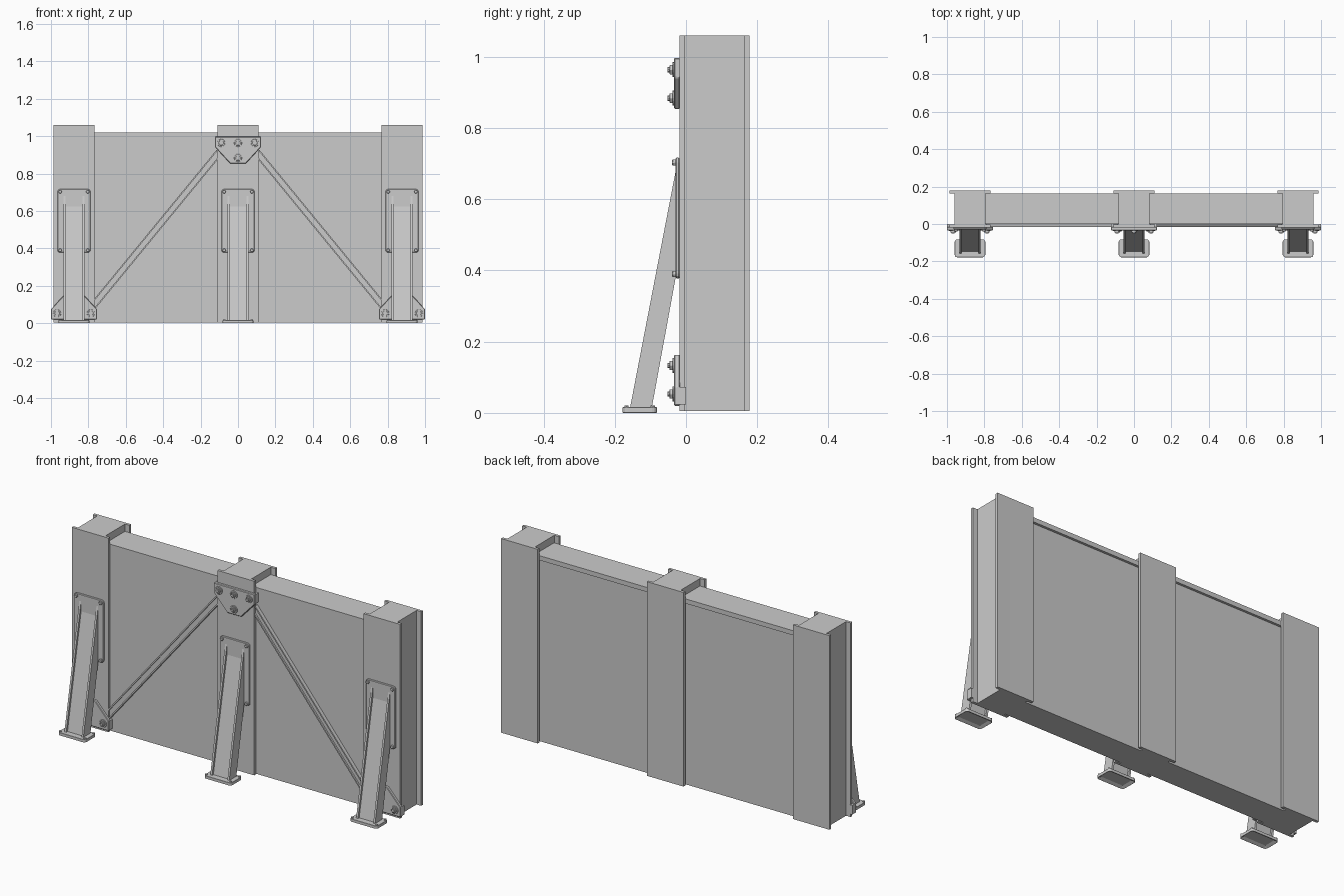
import bpy, bmesh
from math import cos, sin, pi, hypot
from mathutils import Vector

if "Cube" in bpy.data.objects:
    bpy.data.objects.remove(bpy.data.objects["Cube"])


def prism(name, pts, axis, lo, hi, bevel=0.0, hollow=0.0):
    """Extrude a 2D outline along an axis ('x': pts are y,z / 'y': x,z / 'z': x,y)."""
    put = {'x': lambda a, b, d: (d, a, b),
           'y': lambda a, b, d: (a, d, b),
           'z': lambda a, b, d: (a, b, d)}[axis]
    bm = bmesh.new()
    face = bm.faces.new([bm.verts.new(put(a, b, lo)) for a, b in pts])
    new = bmesh.ops.extrude_face_region(bm, geom=[face])['geom']
    shift = Vector(put(0, 0, hi - lo))
    bmesh.ops.translate(bm, vec=shift, verts=[v for v in new if isinstance(v, bmesh.types.BMVert)])
    bmesh.ops.recalc_face_normals(bm, faces=bm.faces)
    if hollow:  # recess the first face
        bm.faces.ensure_lookup_table()
        f = min(bm.faces, key=lambda q: q.calc_center_median().dot(shift))
        bmesh.ops.inset_region(bm, faces=[f], thickness=0.016)
        bmesh.ops.translate(bm, vec=shift.normalized() * hollow, verts=f.verts)
    me = bpy.data.meshes.new(name)
    bm.to_mesh(me)
    bm.free()
    ob = bpy.data.objects.new(name, me)
    bpy.context.collection.objects.link(ob)
    if bevel:
        m = ob.modifiers.new("edge", 'BEVEL')
        m.width, m.segments, m.limit_method = bevel, 1, 'ANGLE'
    return ob


def rect(a0, a1, b0, b1):
    return [(a0, b0), (a1, b0), (a1, b1), (a0, b1)]


def rounded(a0, a1, b0, b1, r):
    pts = []
    for i, (ca, cb) in enumerate(rect(a0 + r, a1 - r, b0 + r, b1 - r)):
        for k in range(4):
            t = pi + i * pi / 2 + k * pi / 6
            pts.append((ca + r * cos(t), cb + r * sin(t)))
    return pts


def ngon(a, b, r, n):
    return [(a + r * cos(2 * pi * k / n), b + r * sin(2 * pi * k / n)) for k in range(n)]


def column(cx):
    prism("column_core", rect(cx - .083, cx + .083, -.005, .165), 'z', .005, 1.06)
    for y0, y1 in ((-.018, -.003), (.163, .178)):
        prism("column_flange", rect(cx - .11, cx + .11, y0, y1), 'z', .005, 1.06)


def prop(cx):
    # Sloping H-section strut
    for s in (-1, 1):
        x0, x1 = sorted((cx + s * .046, cx + s * .057))
        prism("prop_flange", [(-.157, .015), (-.096, .015), (-.03, .375), (-.025, .40),
                              (-.025, .70)], 'x', x0, x1)
    prism("prop_web", [(-.146, .015), (-.107, .015), (-.025, .46), (-.025, .645)],
          'x', cx - .048, cx + .048)
    # Foot and wall plate
    prism("prop_foot", rounded(cx - .082, cx + .082, -.178, -.082, .014), 'z', 0, .016,
          .003, .009)
    prism("prop_wall_plate", rounded(cx - .088, cx + .088, .377, .717, .014), 'y',
          -.018, -.029, .003)
    for x in (cx - .074, cx + .074):
        for z in (.39, .703):
            prism("prop_bolt", ngon(x, z, .010, 6), 'y', -.028, -.039, .002)
        for y in (-.167, -.093):
            prism("foot_bolt", ngon(x, y, .007, 6), 'z', .015, .021)


def gusset(cx, base, up):
    # Tapered plate wrapping the column flange; up=+1 narrows upwards
    z = lambda h: base + up * h
    prism("gusset_plate", [(cx - .123, z(0)), (cx + .123, z(0)), (cx + .123, z(.055)),
                           (cx + .042, z(.143)), (cx - .042, z(.143)), (cx - .123, z(.055))],
          'y', -.034, -.017, .003)
    for s in (-1, 1):
        x0, x1 = sorted((cx + s * .110, cx + s * .123))
        z0, z1 = sorted((z(.003), z(.053)))
        prism("gusset_lip", rect(x0, x1, -.025, 0), 'z', z0, z1)
    for dx, h in ((-.09, .033), (0, .033), (.09, .033), (0, .113)):
        x, c = cx + dx, z(h)
        prism("gusset_washer", ngon(x, c, .021, 16), 'y', -.033, -.038, .001)
        prism("gusset_nut", ngon(x, c, .015, 6), 'y', -.037, -.046, .001)
        prism("gusset_bolt_end", ngon(x, c, .008, 10), 'y', -.045, -.052)


def strip(name, p, q, o0, o1, y0, y1):
    # Straight bar in the xz plane between two offsets from the centre line
    dx, dz = q[0] - p[0], q[1] - p[1]
    n = hypot(dx, dz)
    nx, nz = -dz / n, dx / n
    pts = [(a + nx * o, b + nz * o) for (a, b), o in ((p, o0), (q, o0), (q, o1), (p, o1))]
    prism(name, pts, 'y', y0, y1)


# Columns and props
for cx in (-.877, 0, .877):
    column(cx)
    prop(cx)

# Wall panels, top beams and diagonals on both sides
for s in (-1, 1):
    x0, x1 = sorted((s * .08, s * .797))
    prism("wall_panel", rect(x0, x1, .003, .150), 'z', .005, 1.0)
    prism("top_beam", rect(x0, x1, -.001, .163), 'z', .995, 1.02)
    top, low = (s * .10, .915), (s * .777, .09)
    strip("diagonal_web", top, low, -.019, .019, -.008, .004)
    for o in (-.019, .012):
        strip("diagonal_rib", top, low, o, o + .007, -.017, .004)
    gusset(s * .877, .02, 1)

# Upper gusset
gusset(0, .997, -1)
